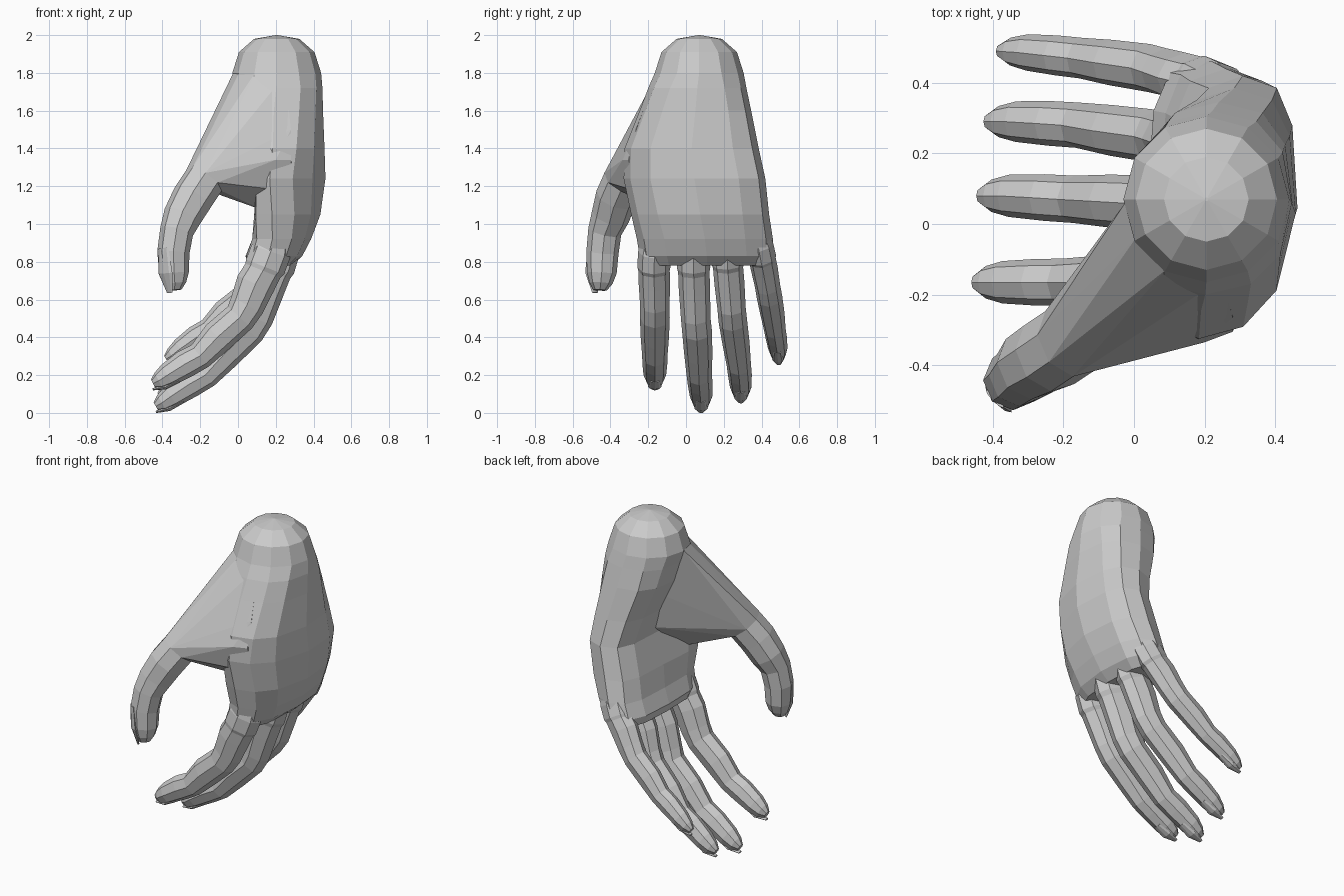
import bpy, bmesh
from math import sin, cos, pi, copysign
from mathutils import Vector

cube = bpy.data.objects.get("Cube")
if cube:
    bpy.data.objects.remove(cube, do_unlink=True)


def finish(name, bm):
    bmesh.ops.recalc_face_normals(bm, faces=bm.faces)
    mesh = bpy.data.meshes.new(name)
    bm.to_mesh(mesh)
    bm.free()
    obj = bpy.data.objects.new(name, mesh)
    bpy.context.collection.objects.link(obj)


def skin(name, rings):
    """Bridge a list of equal point rings and close both ends."""
    bm = bmesh.new()
    loops = [[bm.verts.new(p) for p in ring] for ring in rings]
    for a, b in zip(loops, loops[1:]):
        for i in range(len(a)):
            j = (i + 1) % len(a)
            bm.faces.new((a[i], a[j], b[j], b[i]))
    bm.faces.new(loops[0])
    bm.faces.new(loops[-1])
    finish(name, bm)


def frame(tangent, side):
    t = tangent.normalized()
    s = (side - t * side.dot(t)).normalized()
    return t, s, t.cross(s)


def along(path, t):
    i = min(int(t), len(path) - 2)
    return path[i].lerp(path[i + 1], t - i)


def tube_rings(path, profile, side, count=8):
    """Oval rings; profile rows are path position, width, depth, shift to the inner side."""
    rings = []
    for t, width, depth, pad in profile:
        p = along(path, t)
        ahead = along(path, min(t + 0.6, len(path) - 1))
        behind = along(path, max(t - 0.6, 0))
        _, s, n = frame(ahead - behind, side)
        angles = [2 * pi * k / count for k in range(count)]
        rings.append([p + s * width * cos(a) + n * (depth * sin(a) - pad) for a in angles])
    return rings


def nail(name, a, b, side, width, lift):
    """Thin plate set into the back of a fingertip."""
    t, _, n = frame(b - a, side)
    path = [a + n * lift, a.lerp(b, 0.6) + n * lift * 0.88, b + n * lift * 0.5 + t * 0.015]
    profile = [(0, width * 0.7, 0.008, 0), (1, width, 0.014, 0), (2, width * 0.4, 0.006, 0)]
    skin(name, tube_rings(path, profile, side))


def power(v, e):
    return copysign(abs(v) ** e, v)


# Palm: z, y centre, y radius, x centre, x radius, bend on thumb side, bend on outer side, squareness
palm = [
    (1.8, 0.07, 0.235, 0.205, 0.235, 0, 0, 1),
    (1.72, 0.06, 0.26, 0.222, 0.225, 0.02, 0, 0.85),
    (1.6, 0.05, 0.295, 0.24, 0.21, 0.05, 0, 0.76),
    (1.4, 0.03, 0.355, 0.284, 0.174, 0.1, 0, 0.7),
    (1.24, 0.045, 0.375, 0.308, 0.155, 0.14, 0, 0.68),
    (1.05, 0.075, 0.365, 0.27, 0.166, 0.09, 0.01, 0.7),
    (0.92, 0.1, 0.36, 0.232, 0.155, 0.05, 0.01, 0.75),
    (0.83, 0.11, 0.355, 0.19, 0.15, 0.03, 0, 0.75),
    (0.78, 0.11, 0.335, 0.17, 0.115, 0.02, 0, 0.75),
]
rings = []
for z, yc, ry, xc, rx, thumb_bend, outer_bend, e in palm:
    ring = []
    for k in range(12):
        u, v = power(cos(pi * k / 6), e), power(sin(pi * k / 6), e)
        bend = thumb_bend if u < 0 else outer_bend
        ring.append(Vector((xc + rx * v - bend * u * u, yc + ry * u, z)))
    rings.append(ring)
skin("palm", rings)

# Rounded wrist end
dome = [(1.8, 0.235), (1.91, 0.2), (1.98, 0.12), (2.0, 0.005)]
skin("wrist_cap", [[Vector((0.205 + r * sin(pi * k / 6), 0.07 + r * cos(pi * k / 6), z))
                    for k in range(12)] for z, r in dome])

# Four fingers: thickness, and path from knuckle to tip
fingers = {
    "index": (1.0, [(.2, -.165, .92), (.155, -.17, .78), (.065, -.165, .575), (.0, -.165, .485),
                    (-.2, -.165, .3), (-.35, -.165, .205), (-.45, -.165, .155)]),
    "middle": (1.0, [(.24, .04, .92), (.205, .04, .78), (.11, .05, .51), (.05, .06, .415),
                     (-.17, .07, .2), (-.33, .08, .095), (-.435, .08, .035)]),
    "ring": (0.96, [(.24, .22, .92), (.205, .22, .8), (.12, .24, .56), (.05, .25, .465),
                    (-.16, .28, .25), (-.31, .29, .145), (-.415, .29, .085)]),
    "little": (0.86, [(.26, .375, .95), (.205, .4, .83), (.1, .43, .675), (.03, .445, .595),
                      (-.15, .47, .44), (-.28, .485, .35), (-.38, .49, .285)]),
}
finger_profile = [
    (0, 0.07, 0.08, 0), (0.5, 0.086, 0.108, 0.005), (1.05, 0.088, 0.108, 0.008),
    (1.15, 0.083, 0.1, 0.01), (1.5, 0.083, 0.104, 0.018), (2.1, 0.078, 0.094, 0.012),
    (2.8, 0.079, 0.086, 0.004), (3.5, 0.075, 0.088, 0.012), (4, 0.067, 0.073, 0.002),
    (4.5, 0.066, 0.075, 0.008), (5.2, 0.06, 0.064, 0.006), (5.7, 0.046, 0.048, 0),
    (6, 0.022, 0.024, 0),
]
across = Vector((0, 1, 0))
for label, (size, points) in fingers.items():
    path = [Vector(p) for p in points]
    profile = [(t, w * size, d * size, pad * size) for t, w, d, pad in finger_profile]
    skin(label + "_finger", tube_rings(path, profile, across))
    nail(label + "_nail", along(path, 4.9), path[-1], across, 0.036 * size, 0.052 * size)

# Thumb
thumb = [Vector(p) for p in [(-.18, -.33, 1.23), (-.24, -.37, 1.14), (-.295, -.4, 1.04),
                             (-.325, -.43, .96), (-.345, -.445, .85), (-.343, -.45, .74),
                             (-.335, -.455, .65)]]
thumb_side = Vector((1, -1, 0))
thumb_profile = [(0, 0.11, 0.11, 0), (1, 0.11, 0.11, 0), (2, 0.101, 0.103, 0),
                 (3, 0.088, 0.09, 0), (4, 0.085, 0.086, 0.004), (5, 0.079, 0.078, 0.006),
                 (5.6, 0.062, 0.06, 0.004), (6, 0.036, 0.036, 0)]
thumb_rings = tube_rings(thumb, thumb_profile, thumb_side)
skin("thumb", thumb_rings)
nail("thumb_nail", along(thumb, 3.8), thumb[-1], thumb_side, 0.052, 0.075)

# Thumb base: faceted mass from wrist to thumb, with the web to the index finger
bm = bmesh.new()
anchors = [(-.025, .06, 1.8), (.005, -.04, 1.8), (.09, -.13, 1.8), (.25, -.155, 1.79),
           (.28, -.265, 1.5), (.2, -.335, 1.34), (.28, -.305, 1.34), (.3, -.25, 1.17),
           (.14, -.15, 1.07), (.15, .1, 1.28), (.09, .1, 1.5)]
for p in thumb_rings[0] + [Vector(a) for a in anchors]:
    bm.verts.new(p)
hull = bmesh.ops.convex_hull(bm, input=bm.verts)
inner = [v for v in hull["geom_interior"] if isinstance(v, bmesh.types.BMVert)]
bmesh.ops.delete(bm, geom=inner, context="VERTS")
finish("thumb_base", bm)
